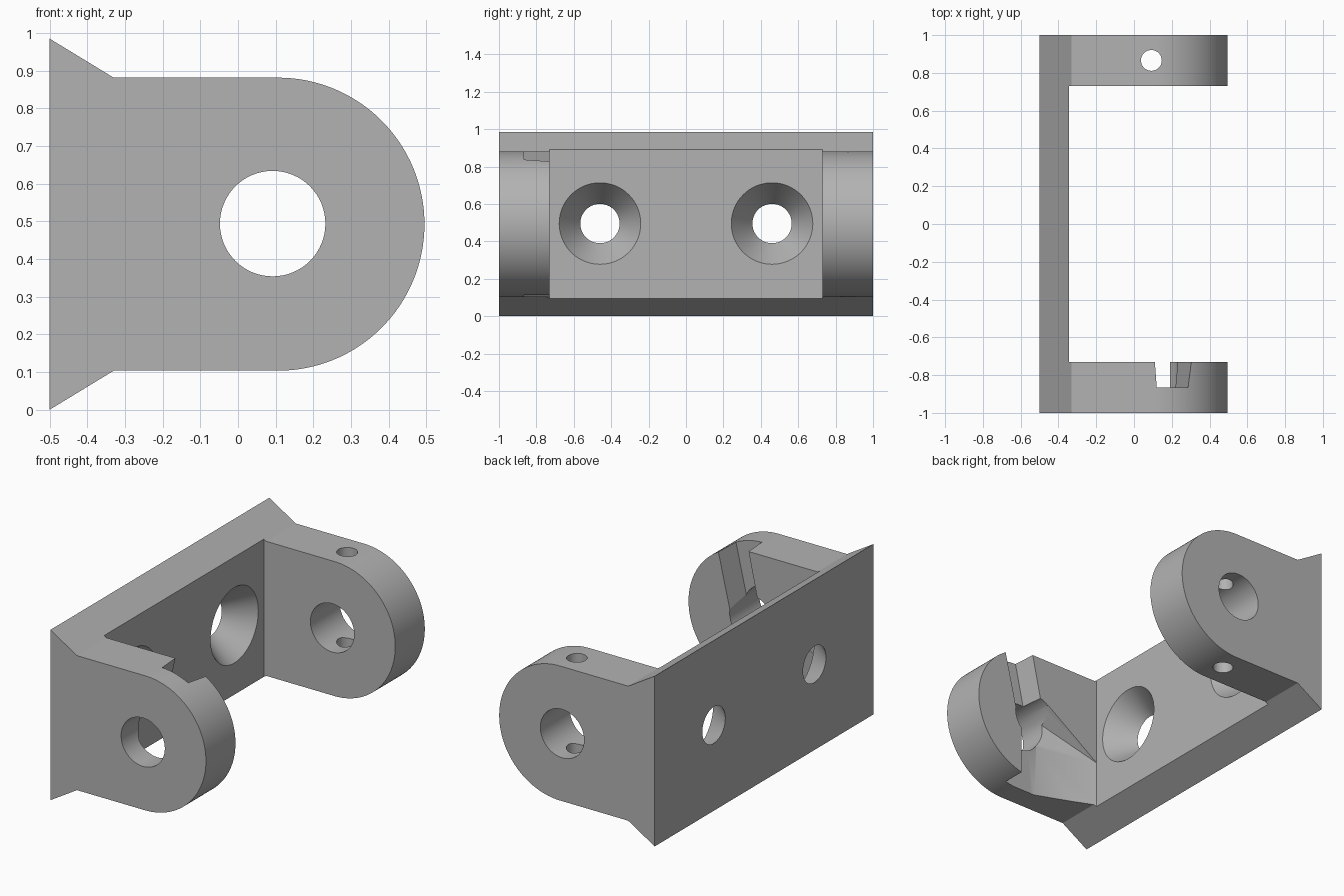
import bpy, bmesh
from math import sin, cos, pi
from mathutils import Matrix, Vector

if "Cube" in bpy.data.objects:
    bpy.data.objects.remove(bpy.data.objects["Cube"])

MID = 0.4925          # mid height
HOLE = (0.092, 0.494)  # pivot hole centre in x, z
WALL = -0.345         # inner face of the back plate
INNER = 0.73          # inner face of the arms

grey = bpy.data.materials.new("light_grey")
grey.use_nodes = True
colour = (0.45, 0.45, 0.45, 1)
grey.diffuse_color = colour
grey.node_tree.nodes["Principled BSDF"].inputs["Base Color"].default_value = colour


def finish(name, bm):
    bmesh.ops.recalc_face_normals(bm, faces=bm.faces)
    mesh = bpy.data.meshes.new(name)
    bm.to_mesh(mesh)
    bm.free()
    mesh.materials.append(grey)
    obj = bpy.data.objects.new(name, mesh)
    bpy.context.collection.objects.link(obj)
    return obj


def prism(name, profile, y0, y1):
    """Extrude an x, z profile along y."""
    bm = bmesh.new()
    face = bm.faces.new([bm.verts.new((x, y0, z)) for x, z in profile])
    made = bmesh.ops.extrude_face_region(bm, geom=[face])["geom"]
    verts = [v for v in made if isinstance(v, bmesh.types.BMVert)]
    bmesh.ops.translate(bm, verts=verts, vec=(0, y1 - y0, 0))
    return finish(name, bm)


def cone(name, centre, axis, r1, r2, depth, sides=64):
    bm = bmesh.new()
    turn = Vector((0, 0, 1)).rotation_difference(Vector(axis)).to_matrix().to_4x4()
    bmesh.ops.create_cone(bm, cap_ends=True, segments=sides, radius1=r1, radius2=r2,
                          depth=depth, matrix=Matrix.Translation(centre) @ turn)
    return finish(name, bm)


def hull(name, points):
    bm = bmesh.new()
    for p in points:
        bm.verts.new(p)
    bmesh.ops.convex_hull(bm, input=bm.verts)
    return finish(name, bm)


# Bracket body: flared back plate and round-ended arms in one profile
radius, cx = 0.389, 0.106
arc = [(cx + radius * cos(a), MID + radius * sin(a))
       for a in (-pi / 2 + pi * i / 64 for i in range(65))]
lower, upper = MID - radius, MID + radius
profile = [(-0.5, 0), (-0.33, lower)] + arc + [(-0.33, upper), (-0.5, 2 * MID)]
body = prism("bracket", profile, -1, 1)

cutters = []

# Gap between the arms
cutters.append(prism("gap", [(WALL, -1), (1, -1), (1, 2), (WALL, 2)], -INNER, INNER))

# Pivot hole through both arms
cutters.append(cone("pivot_hole", (HOLE[0], 0, HOLE[1]), (0, 1, 0), 0.14, 0.14, 3))

# Countersunk screw holes, cones run slightly past both plate faces
slope = (0.218 - 0.105) / 0.155
over = 0.02
for side in (-1, 1):
    cutters.append(cone("screw_hole", ((WALL - 0.5) / 2, side * 0.46, MID + 0.003), (1, 0, 0),
                        0.105 - slope * over, 0.218 + slope * over, 0.155 + 2 * over))

# Pin hole down through the back arm
cutters.append(cone("pin_hole", (0.092, 0.866, 0.5), (0, 0, 1), 0.055, 0.055, 2, 48))

# Slanted slot in the inner side of the front arm
FLOOR, OPEN = -0.865, -0.7
slot_edge = [(0.041, 0.56), (0.231, 0.515), (0.344, 1), (0.136, 1)]
slot_floor = [(0.051, 0.56), (0.211, 0.515), (0.324, 1), (0.146, 1)]
cutters.append(hull("slot", [(x, y, z) for x, z in slot_edge for y in (-INNER, OPEN)]
                    + [(x, FLOOR, z) for x, z in slot_floor]))

# Flared pocket from the pivot hole down and towards the plate
pocket_edge = [(WALL, -0.1), (WALL, 0.37), (0, 0.605), (0.19, 0.55), (0.19, -0.1)]
pocket_floor = [(0, -0.1), (-0.03, 0.41), (0.05, 0.59), (0.19, 0.54), (0.19, -0.1)]
cutters.append(hull("pocket", [(x, y, z) for x, z in pocket_edge for y in (-INNER, OPEN)]
                    + [(x, FLOOR, z) for x, z in pocket_floor]))

# Cut everything out and drop the cutters
bpy.ops.object.select_all(action='DESELECT')
bpy.context.view_layer.objects.active = body
body.select_set(True)
for cutter in cutters:
    cutter.hide_render = True
    mod = body.modifiers.new("cut", 'BOOLEAN')
    mod.operation = 'DIFFERENCE'
    mod.solver = 'EXACT'
    mod.object = cutter
    bpy.ops.object.modifier_apply(modifier=mod.name)
    bpy.data.objects.remove(cutter)

bpy.ops.object.shade_smooth_by_angle(angle=0.4)
